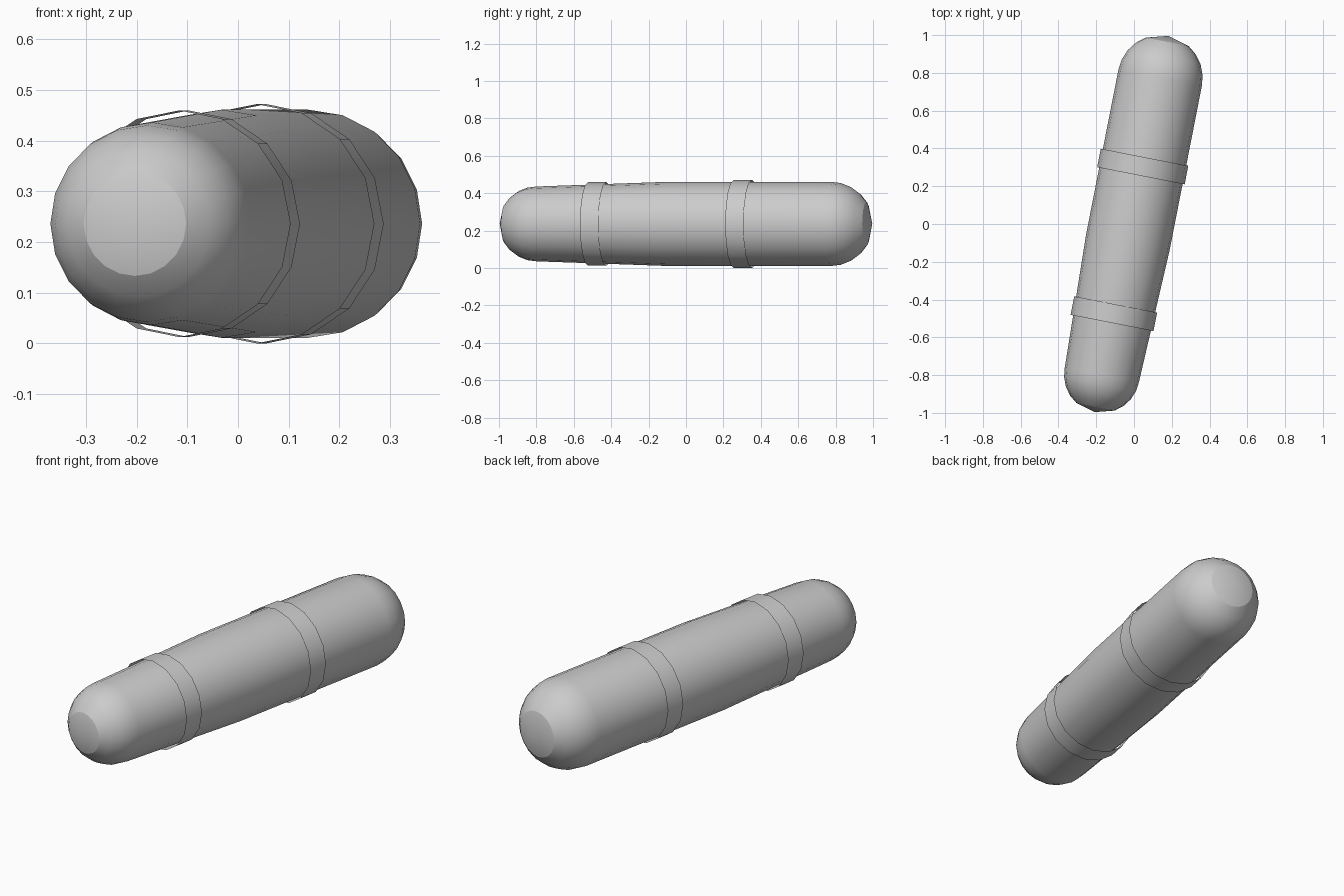
import bpy, bmesh
from math import sin, cos, pi, radians
from mathutils import Vector

if "Cube" in bpy.data.objects:
    bpy.data.objects.remove(bpy.data.objects["Cube"])

YAW = radians(11.1)
ORIGIN = Vector((-0.0135, 0.0, 0.236))
AXIS = Vector((sin(YAW), cos(YAW), 0))
SIDE = Vector((cos(YAW), -sin(YAW), 0))
UP = Vector((0, 0, 1))


def lathe(name, profile, segments, sharp_rings=()):
    """Revolve (distance along axis, radius) points around the tilted axis."""
    bm = bmesh.new()
    rings = []
    for s, r in profile:
        centre = ORIGIN + AXIS * s
        if r < 1e-5:
            rings.append([bm.verts.new(centre)])
        else:
            rings.append([bm.verts.new(centre + SIDE * r * cos(2 * pi * i / segments)
                                       + UP * r * sin(2 * pi * i / segments))
                          for i in range(segments)])
    for a, b in zip(rings, rings[1:]):
        for i in range(segments):
            j = (i + 1) % segments
            quad = [a[i % len(a)], a[j % len(a)], b[j % len(b)], b[i % len(b)]]
            bm.faces.new(list(dict.fromkeys(quad)))
    # face outwards
    bm.normal_update()
    for f in bm.faces:
        mid = f.calc_center_median()
        hub = ORIGIN + AXIS * max(-0.7, min(0.7, (mid - ORIGIN).dot(AXIS)))
        if f.normal.dot(mid - hub) < 0:
            f.normal_flip()
        f.smooth = True
    # crisp edge around the tip caps
    for k in sharp_rings:
        ring = rings[k]
        for i in range(segments):
            bm.edges.get((ring[i], ring[(i + 1) % segments])).smooth = False
    mesh = bpy.data.meshes.new(name)
    bm.to_mesh(mesh)
    bm.free()
    ob = bpy.data.objects.new(name, mesh)
    bpy.context.collection.objects.link(ob)
    return ob


# Capsule body: small dome, taper, straight barrel, large dome
angles = [radians(a) for a in (0, 31, 46, 61, 76, 90)]
front = [(-0.815 - 0.2 * cos(a), 0.2 * sin(a)) for a in angles]
back = [(0.79 + 0.225 * cos(a), 0.225 * sin(a)) for a in reversed(angles)]
profile = front + [(-0.1, 0.225)] + back
lathe("capsule_body", profile, 20, (1, len(profile) - 2))

# Two open sleeve bands
for label, s, r in (("front_band", -0.484, 0.2235), ("back_band", 0.31, 0.236)):
    lathe(label, [(s - 0.05, r), (s + 0.05, r)], 16)
